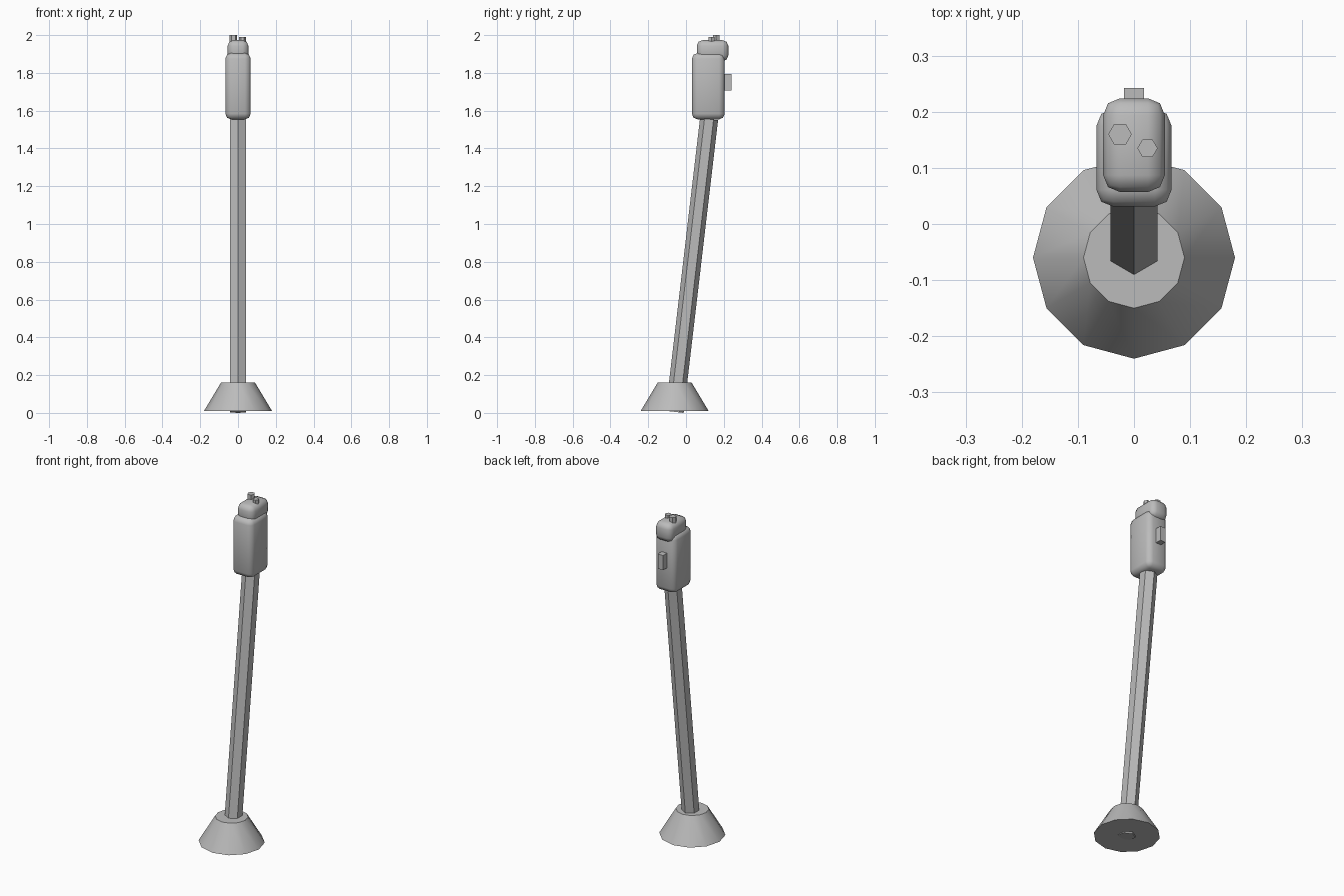
import bpy
import math
from mathutils import Vector

if "Cube" in bpy.data.objects:
    bpy.data.objects.remove(bpy.data.objects["Cube"])

grey = bpy.data.materials.new("light grey")
grey.diffuse_color = (0.5, 0.5, 0.5, 1)
grey.use_nodes = True
grey.node_tree.nodes["Principled BSDF"].inputs["Base Color"].default_value = grey.diffuse_color


def finish(ob, name, smooth=50):
    ob.name = name
    ob.data.materials.append(grey)
    bpy.ops.object.shade_smooth_by_angle(angle=math.radians(smooth))
    return ob


def box(name, lo, hi, bevel=0.0):
    """Box between two corners, optionally with rounded edges."""
    lo, hi = Vector(lo), Vector(hi)
    bpy.ops.mesh.primitive_cube_add(size=1, location=(lo + hi) / 2)
    ob = bpy.context.object
    ob.scale = hi - lo
    bpy.ops.object.transform_apply(location=False, rotation=False, scale=True)
    if bevel:
        mod = ob.modifiers.new("rounded edges", 'BEVEL')
        mod.width = bevel
        mod.segments = 2
        bpy.ops.object.modifier_apply(modifier=mod.name)
    return finish(ob, name)


def prism(name, start, end, radius, turn=0.0):
    """Six-sided rod between two points."""
    start, end = Vector(start), Vector(end)
    axis = end - start
    bpy.ops.mesh.primitive_cylinder_add(
        vertices=6, radius=radius, depth=axis.length, location=(start + end) / 2)
    ob = bpy.context.object
    # lean about x only, after an optional turn about the rod's own axis
    ob.rotation_euler = (-math.atan2(axis.y, axis.z), 0, turn)
    return finish(ob, name, 30)


# Flared foot
bpy.ops.mesh.primitive_cone_add(vertices=12, radius1=0.18, radius2=0.09,
                                depth=0.15, location=(0, -0.06, 0.085))
finish(bpy.context.object, "base")

# Leaning post, just poking through the foot
prism("post", (0, -0.06, 0.0055), (0, 0.122, 1.555), 0.048)

# Rounded housing, cap and rear plate
box("housing", (-0.067, 0.031, 1.554), (0.067, 0.205, 1.905), 0.03)
box("cap", (-0.055, 0.057, 1.862), (0.055, 0.224, 1.973), 0.03)
box("rear_plate", (-0.0175, 0.19, 1.706), (0.0175, 0.242, 1.794))

# Two hexagonal knobs on top
for name, x, y, r, top in (("large_knob", -0.025, 0.16, 0.021, 2.0),
                           ("small_knob", 0.024, 0.135, 0.018, 1.99)):
    prism(name, (x, y, 1.95), (x, y, top), r, math.radians(30))
